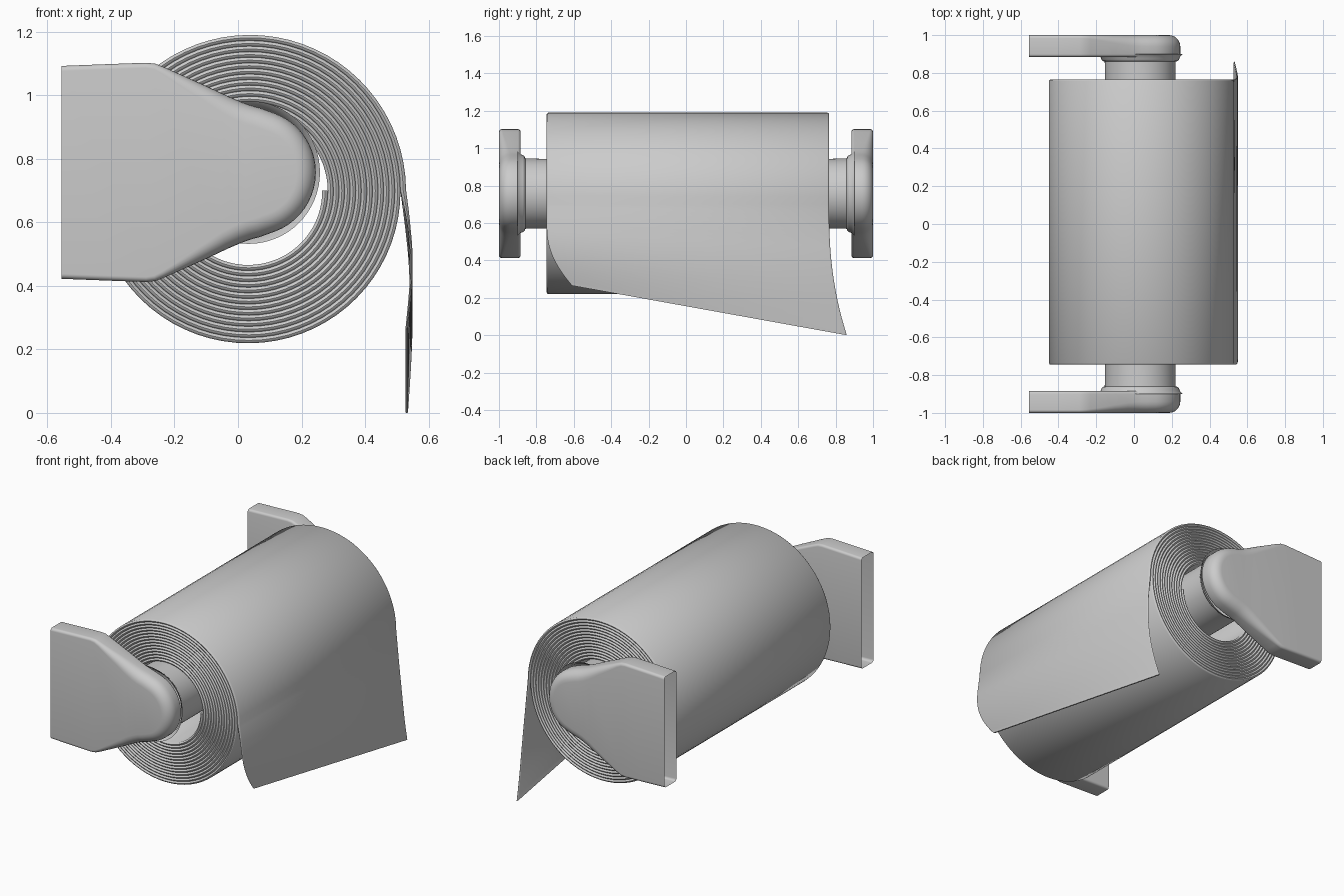
import bpy, bmesh
from math import sin, cos, pi, radians, hypot

if "Cube" in bpy.data.objects:
    bpy.data.objects.remove(bpy.data.objects["Cube"])


def finish(name, bm, angle=40):
    bmesh.ops.recalc_face_normals(bm, faces=bm.faces)
    mesh = bpy.data.meshes.new(name)
    bm.to_mesh(mesh)
    bm.free()
    ob = bpy.data.objects.new(name, mesh)
    bpy.context.collection.objects.link(ob)
    bpy.ops.object.select_all(action='DESELECT')
    ob.select_set(True)
    bpy.context.view_layer.objects.active = ob
    bpy.ops.object.shade_smooth_by_angle(angle=radians(angle))
    return ob


def loft(bm, rings, closed):
    """Bridge consecutive rings of points and return the vertex rings."""
    vr = [[bm.verts.new(p) for p in r] for r in rings]
    n = len(vr[0])
    for a, b in zip(vr, vr[1:]):
        for i in range(n if closed else n - 1):
            j = (i + 1) % n
            bm.faces.new((a[i], a[j], b[j], b[i]))
    return vr


# Paper: one spiral sheet with rounded edges, ending in a torn hanging tail
CX, CZ = 0.035, 0.70
TURNS, SEG, R_IN, R_OUT, H = 14, 72, 0.239, 0.485, 0.009
EDGE = [(-1, 1), (-0.6, 0.3), (0, 0), (0.6, 0.3), (1, 1)]


def section(y0, y1, h, place):
    e = 0.008
    pts = [(o * h, y0 + e * d) for o, d in EDGE]
    pts += [(o * h, y1 - e * d) for o, d in reversed(EDGE)]
    return [place(o, y) for o, y in pts]


rings = []
for i in range(TURNS * SEG + 1):
    f = i / (TURNS * SEG)
    a = -2 * pi * TURNS * f
    r = R_IN + (R_OUT - R_IN) * f
    rings.append(section(-0.745, 0.765, H, lambda o, y: (
        CX + (r + o) * cos(a), y, CZ + (r + o) * sin(a))))

TAIL = 24
for i in range(1, TAIL + 1):
    t = i / TAIL
    h = 0.004 + (H - 0.004) * max(0, 1 - t / 0.3)
    x = CX + R_OUT + 0.011 * t + 0.020 * sin(pi * t)
    y0 = -0.745 + 0.135 * max(0, (t - 0.25) / 0.75) ** 2.5
    y1 = 0.765 + 0.095 * t ** 2.5
    rings.append(section(y0, y1, h, lambda o, y: (
        x + o, y, CZ - t * (CZ - 0.265 + (y + 0.61) * 0.265 / 1.47))))

bm = bmesh.new()
vr = loft(bm, rings, True)
bm.faces.new(vr[0])
bm.faces.new(vr[-1])
finish("paper_roll", bm)

# Roller through the core, flaring into a collar at each bracket
RX, RZ, N = 0.033, 0.757, 64
half = [(0.225, 0.90), (0.210, 0.885), (0.206, 0.872), (0.199, 0.863),
        (0.188, 0.859), (0.186, 0.77)]
profile = [(r, -y) for r, y in half] + [(r, y) for r, y in reversed(half)]
bm = bmesh.new()
loft(bm, [[(RX + r * cos(2 * pi * k / N), y, RZ + r * sin(2 * pi * k / N))
           for k in range(N)] for r, y in profile], True)
finish("roller", bm)

# Brackets: tapering plate with round head, softly rounded rim, open wall end
side = [(-0.555, 0.335), (-0.40, 0.341), (-0.29, 0.345), (-0.26, 0.342),
        (-0.23, 0.330), (-0.10, 0.272), (-0.03, 0.239), (0.01, 0.222),
        (0.04, 0.211), (0.07, 0.203)]
head = [(0.05 + 0.195 * cos(radians(a)), 0.198 * sin(radians(a)))
        for a in range(70, -71, -7)]
outline = [(x, -z) for x, z in side]
outline += [(x, z) for x, z in reversed(head)]
outline += [(x, z) for x, z in reversed(side)]


def rim_radius(x):
    k = min(1, max(0, (x + 0.30) / 0.35))
    return 0.016 + 0.044 * k * k * (3 - 2 * k)


def inset(i, d):
    x, z = outline[i]
    a, b = outline[max(i - 1, 0)], outline[min(i + 1, len(outline) - 1)]
    tx, tz = b[0] - a[0], b[1] - a[1]
    m = hypot(tx, tz)
    nx = 0 if i in (0, len(outline) - 1) else -tz / m
    return x + nx * d, z + tx / m * d


def rim(s, start, direction, radius, steps=6):
    out = []
    for k in range(steps + 1):
        q = pi / 2 * k / steps
        ring = []
        for i, (px, _) in enumerate(outline):
            r = radius(px)
            x, z = inset(i, r * (1 - sin(q)))
            ring.append((x, s * (start + direction * r * (1 - cos(q))), RZ + z))
        out.append(ring)
    return out


for s, name in ((-1, "front_bracket"), (1, "back_bracket")):
    bm = bmesh.new()
    outer = rim(s, 1.0, -1, rim_radius)
    inner = rim(s, 0.885, 1, lambda x: 0.014, 4)
    vr = loft(bm, outer + inner[::-1], False)
    bm.faces.new(vr[0])
    bm.faces.new(vr[-1])
    finish(name, bm)
